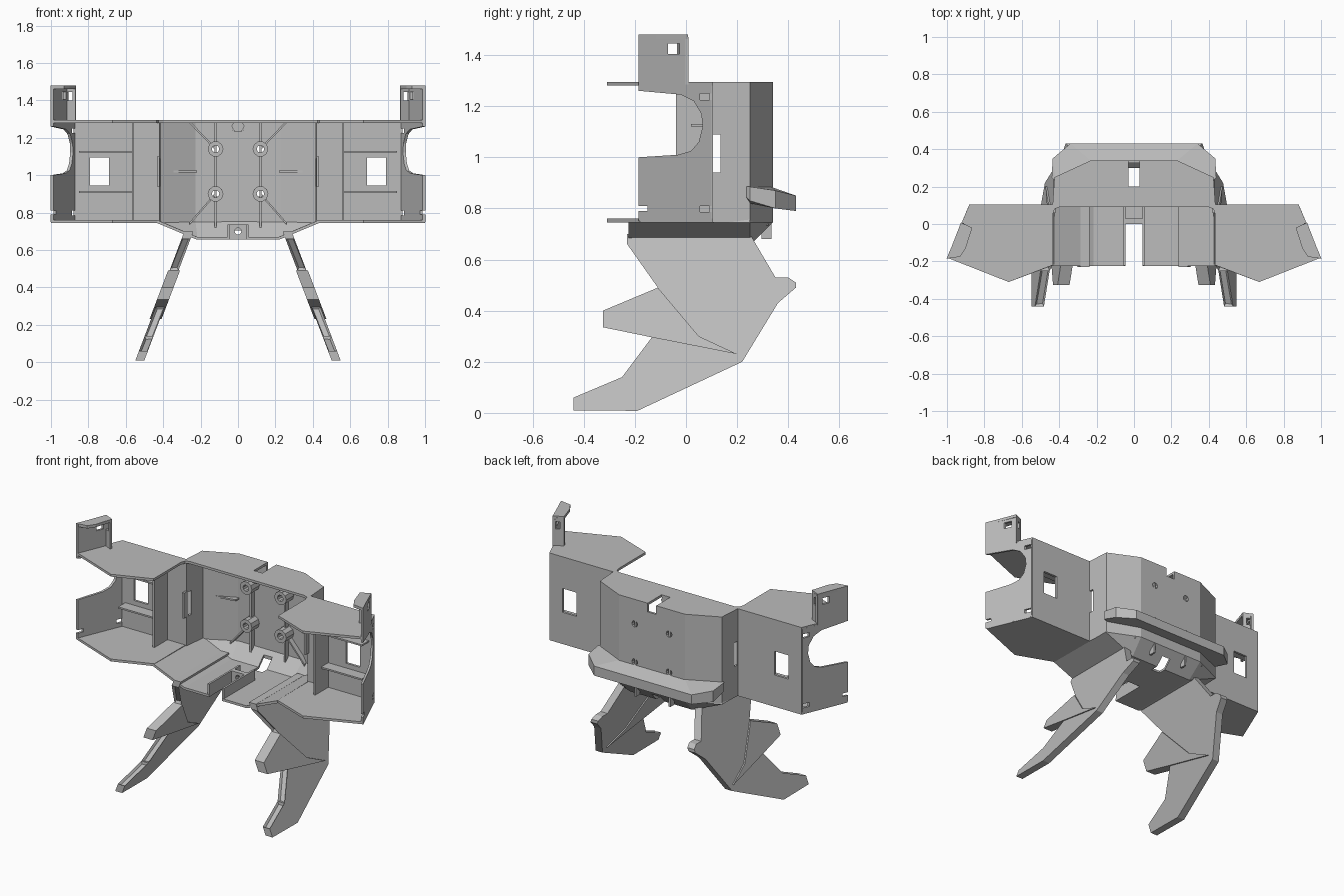
import bpy, bmesh, math
from mathutils import Vector

cube = bpy.data.objects.get("Cube")
if cube:
    bpy.data.objects.remove(cube)

grey = bpy.data.materials.new("plain_grey")
grey.use_nodes = True
grey.diffuse_color = (0.5, 0.5, 0.5, 1)
grey.node_tree.nodes["Principled BSDF"].inputs["Base Color"].default_value = (0.5, 0.5, 0.5, 1)


def make(name, verts, faces):
    me = bpy.data.meshes.new(name)
    me.from_pydata(verts, [], faces)
    bm = bmesh.new()
    bm.from_mesh(me)
    bmesh.ops.recalc_face_normals(bm, faces=bm.faces)
    bm.to_mesh(me)
    bm.free()
    me.materials.append(grey)
    ob = bpy.data.objects.new(name, me)
    bpy.context.collection.objects.link(ob)
    return ob


def prism(name, pts, axis, lo, hi, shift=None):
    """Extrude a 2D outline along an axis; shift moves x by a rule."""
    order = {"x": lambda a, b, c: (c, a, b), "y": lambda a, b, c: (a, c, b),
             "z": lambda a, b, c: (a, b, c)}[axis]
    n = len(pts)
    verts = [Vector(order(a, b, c)) for c in (lo, hi) for a, b in pts]
    if shift:
        for v in verts:
            v.x += shift(v)
    faces = [range(n), range(n, 2 * n)]
    faces += [(i, (i + 1) % n, n + (i + 1) % n, n + i) for i in range(n)]
    return make(name, verts, [tuple(f) for f in faces])


def box(name, x, y, z, shift=None):
    return prism(name, [(x[0], y[0]), (x[1], y[0]), (x[1], y[1]), (x[0], y[1])],
                 "z", z[0], z[1], shift)


def disc(name, x, z, r, y0, y1, sides=10):
    ring = [(x + r * math.cos(k * math.tau / sides), z + r * math.sin(k * math.tau / sides))
            for k in range(sides)]
    return prism(name, ring, "y", y0, y1)


def modify(ob, kind, **settings):
    mod = ob.modifiers.new(kind.title(), kind)
    for key, value in settings.items():
        setattr(mod, key, value)
    bpy.context.view_layer.objects.active = ob
    bpy.ops.object.modifier_apply(modifier=mod.name)
    return ob


def mirror(ob):
    return modify(ob, "MIRROR", use_clip=True)


def cut(ob, *cutters):
    for c in cutters:
        modify(ob, "BOOLEAN", operation="DIFFERENCE", object=c, solver="EXACT")
        bpy.data.objects.remove(c)
    return ob


LOW, HIGH, T = 0.745, 1.295, 0.015
BOSSES = [(sx * 0.12, z) for sx in (-1, 1) for z in (0.90, 1.14)]

# Folded back wall with windows and screw holes
half = [(0.23, 0.34), (0.425, 0.25), (0.435, 0.105), (0.88, 0.105)]
path = [(-x, y) for x, y in reversed(half)] + half
n = len(path)
wall = make("back_wall", [(x, y, z) for z in (LOW, HIGH) for x, y in path],
            [(i, i + 1, n + i + 1, n + i) for i in range(n - 1)])
for poly in wall.data.polygons:
    if poly.normal.y < -0.1:
        poly.flip()
modify(wall, "SOLIDIFY", thickness=T, offset=-1, use_even_offset=True)
for s in (-1, 1):
    cut(wall, box("window_cutter", sorted((s * 0.69, s * 0.79)), (0, 0.2), (0.945, 1.095)),
        box("slit_cutter", sorted((s * 0.40, s * 0.47)), (0.106, 0.135), (0.94, 1.09)))
for x, z in BOSSES:
    cut(wall, disc("hole_cutter", x, z, 0.02, 0.2, 0.5))
cut(wall, box("notch_cutter", (-0.03, 0.03), (0.2, 0.5), (1.24, 1.4)))

# Top plate: wings joined by a rear strip
top_half = [(0.40, 0.09), (0.425, 0.08), (0.435, 0.05), (0.435, -0.22), (0.67, -0.31),
            (1.0, -0.18), (0.88, 0.105), (0.435, 0.105), (0.425, 0.25), (0.23, 0.34)]
top = prism("top_plate", top_half + [(-x, y) for x, y in reversed(top_half)], "z", HIGH - T, HIGH)
cut(top, box("notch_cutter", (-0.03, 0.03), (0.2, 0.5), (1.2, 1.4)))

# Lower wing plates
mirror(prism("lower_wing_plate", [(0.43, -0.22), (0.67, -0.31), (1.0, -0.18), (0.88, 0.105),
                                  (0.43, 0.105)], "z", LOW, LOW + T))

# Sunken tray under the middle with a slot
tray = make("lower_tray",
            [(0, -0.225, 0.655), (0.22, -0.225, 0.655), (0.435, -0.225, LOW),
             (0, 0.25, 0.655), (0.22, 0.25, 0.655), (0.43, 0.25, LOW),
             (0, 0.34, LOW), (0.23, 0.34, LOW)],
            [(0, 1, 4, 3), (1, 2, 5, 4), (3, 4, 7, 6), (4, 5, 7)])
mirror(tray)
for poly in tray.data.polygons:
    if poly.normal.z > 0:
        poly.flip()
modify(tray, "SOLIDIFY", thickness=T, offset=-1)
cut(tray, box("slot_cutter", (-0.045, 0.045), (-0.4, 0.0), (0.5, 0.9)),
    box("rear_slot_cutter", (-0.03, 0.03), (0.2, 0.3), (0.5, 0.9)))
mirror(box("slot_rail", (0.045, 0.057), (-0.222, 0.09), (0.657, 0.735)))
cut(box("slot_block", (-0.045, 0.045), (0.0, 0.03), (0.657, 0.735)),
    disc("hole_cutter", 0, 0.70, 0.018, -0.1, 0.1))

# Rear bumper lip wrapped round the wall
stations = [((0, 0.33), (0, 0.43), 0.85, 0.79), ((0.22, 0.33), (0.34, 0.43), 0.85, 0.79),
            ((0.42, 0.25), (0.435, 0.35), 0.87, 0.80), ((0.42, 0.23), (0.44, 0.25), 0.885, 0.83)]
lip_v, lip_f = [], []
for inner, outer, zt, zb in stations:
    lip_v += [(*inner, 0.885), (*outer, zt), (*outer, zb), (*inner, zb + 0.02)]
for i in range(0, 12, 4):
    lip_f += [(i + k, i + (k + 1) % 4, i + 4 + (k + 1) % 4, i + 4 + k) for k in range(4)]
lip_f.append((12, 13, 14, 15))
mirror(make("rear_lip", lip_v, lip_f))

# Slanted end panels with a rounded cutout and a raised tab
slant = lambda v: -0.42 * (v.y + 0.18)
end = prism("end_panel", [(-0.185, 0.75), (0.1, 0.75), (0.1, 1.285), (0.005, 1.285), (0.005, 1.46),
                          (-0.05, 1.48), (-0.185, 1.48), (-0.185, 1.26), (-0.02, 1.245),
                          (0.03, 1.22), (0.06, 1.17), (0.065, 1.12), (0.05, 1.06), (0.02, 1.025),
                          (-0.03, 1.01), (-0.185, 1.0)], "x", 1.0 - T, 1.0, slant)
cut(end, box("notch_cutter", (0.8, 1.1), (-0.2, -0.15), (0.79, 0.81)),
    box("slot_cutter", (0.8, 1.1), (0.055, 0.12), (0.785, 0.81)),
    box("slot_cutter", (0.8, 1.1), (0.055, 0.12), (1.225, 1.25)),
    box("tab_window_cutter", (0.8, 1.1), (-0.07, -0.025), (1.405, 1.445)))
mirror(end)
hook = prism("tab_back", [(0.865, -0.02), (0.925, 0.01), (0.925, -0.005), (0.87, -0.035)],
             "z", 1.285, 1.47)
mirror(cut(hook, box("window_cutter", (0.885, 0.915), (-0.1, 0.1), (1.40, 1.445))))
mirror(prism("tab_cap", [(1.0, -0.185), (0.925, 0.008), (0.865, -0.02), (0.90, -0.13),
                         (0.93, -0.175)], "z", 1.462, 1.48, lambda v: 0))

# Stiffening ribs inside the wings
mirror(box("upright_rib", (0.555, 0.567), (-0.04, 0.095), (LOW, HIGH - 0.005)))
for z in (0.91, 1.125):
    mirror(box("cross_rib", (0.56, 0.85), (0.02, 0.095), (z - 0.005, z + 0.005)))
mirror(box("slit_guard", (0.42, 0.432), (0.06, 0.105), (0.94, 1.10)))

# Screw bosses and ribs on the middle of the wall
for x, z in BOSSES:
    cut(disc("screw_boss", x, z, 0.042, 0.25, 0.33), disc("hole_cutter", x, z, 0.02, 0.2, 0.4))
    up = 1 if z > 1 else -1
    sx = 1 if x > 0 else -1
    ex, ez = sx * 0.26, (1.285 if up > 0 else 0.74)
    prism("diagonal_rib", [(x, z - 0.007), (ex, ez - 0.007), (ex, ez + 0.007), (x, z + 0.007)],
          "y", 0.29, 0.322)
mirror(box("vertical_rib", (0.114, 0.126), (0.295, 0.335), (0.68, 1.285)))
mirror(prism("short_rib", [(0.22, 0.34), (0.38, 0.265), (0.22, 0.29)], "z", 1.015, 1.025))
disc("top_boss", 0, 1.262, 0.035, 0.17, 0.2, 6)

# Slanted claw legs with hollowed front edges
lean = lambda v: 0.27 + (0.68 - v.z) * 0.38
leg = prism("claw_leg", [(-0.23, 0.70), (-0.23, 0.66), (-0.11, 0.49), (-0.06, 0.42), (0.05, 0.29),
                         (-0.13, 0.30), (-0.25, 0.14), (-0.44, 0.06), (-0.44, 0.01), (-0.19, 0.008),
                         (0.22, 0.20), (0.36, 0.43), (0.43, 0.49), (0.43, 0.51), (0.40, 0.53),
                         (0.35, 0.53), (0.25, 0.70)], "x", -0.024, 0.024, lean)
bm = bmesh.new()
bm.from_mesh(leg.data)
front = [f for f in bm.faces if f.normal.y < -0.35 and abs(f.normal.x) < 0.7 and f.calc_area() > 0.004]
bmesh.ops.inset_individual(bm, faces=front, thickness=0.012, depth=-0.015)
bm.to_mesh(leg.data)
bm.free()
mirror(leg)
# Thicker side spike on each leg
mirror(prism("leg_spike", [(-0.11, 0.49), (-0.325, 0.40), (-0.325, 0.335), (-0.13, 0.295),
                           (0.20, 0.23), (0.05, 0.30)], "x", -0.032, 0.032, lean))
